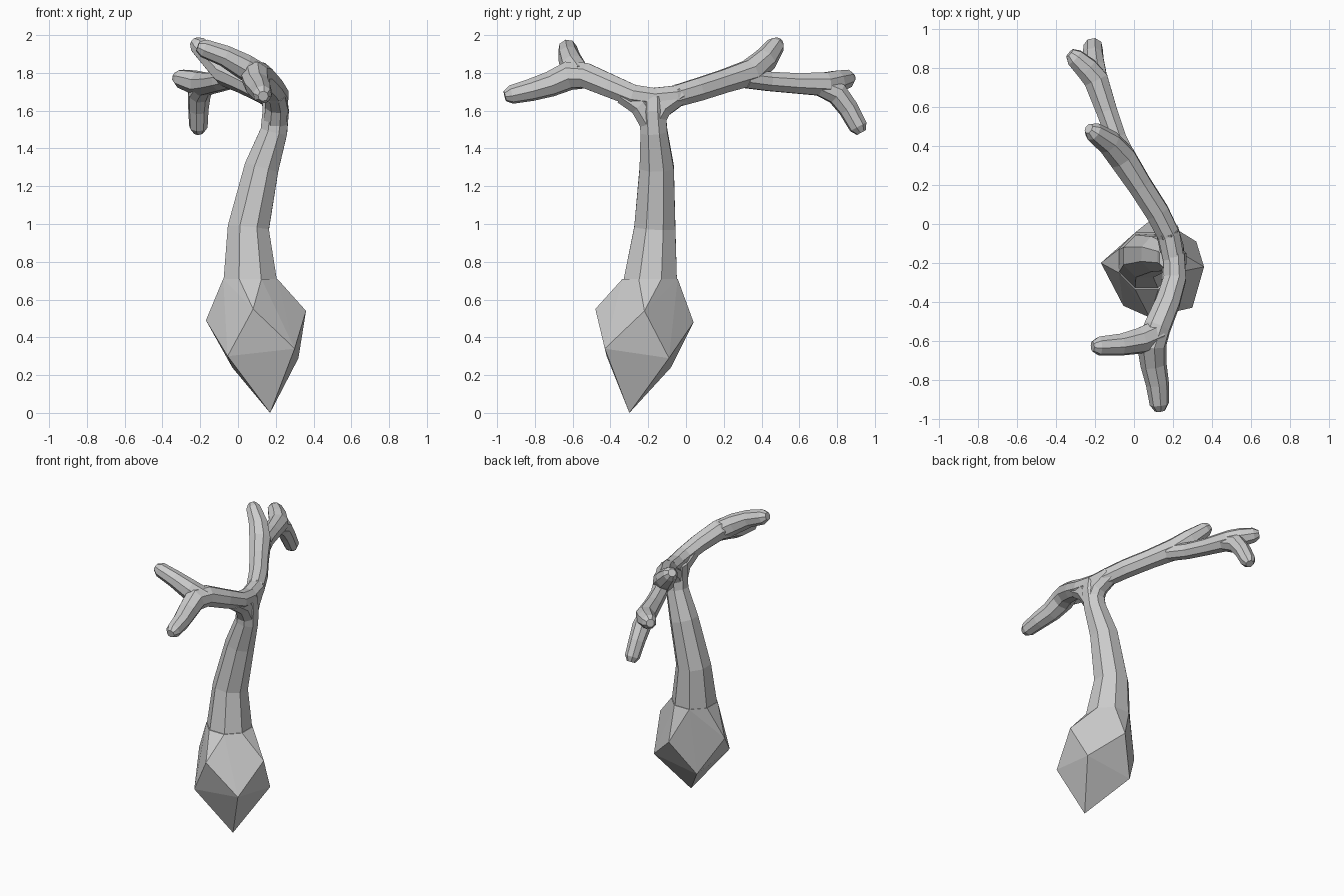
import bpy, bmesh
from math import cos, sin, tau
from mathutils import Vector

SIDES = 8


def finish(name, bm):
    bmesh.ops.recalc_face_normals(bm, faces=bm.faces)
    me = bpy.data.meshes.new(name)
    bm.to_mesh(me)
    bm.free()
    ob = bpy.data.objects.new(name, me)
    bpy.context.collection.objects.link(ob)
    return ob


def tube(name, path, tip=True):
    """Faceted limb along (x, y, z, radius) points, with a blunt chamfered tip."""
    pts = [Vector(p[:3]) for p in path]
    rad = [p[3] for p in path]
    if tip:
        d = (pts[-1] - pts[-2]).normalized()
        pts.append(pts[-1] + d * 0.035)
        rad.append(rad[-1] * 0.55)
    bm = bmesh.new()
    t = (pts[1] - pts[0]).normalized()
    u = t.cross(Vector((0, 1, 0)) if abs(t.z) > 0.7 else Vector((0, 0, 1))).normalized()
    rings = []
    for i, (p, r) in enumerate(zip(pts, rad)):
        n = (pts[min(i + 1, len(pts) - 1)] - pts[max(i - 1, 0)]).normalized()
        u = (u - n * u.dot(n)).normalized()
        v = n.cross(u)
        rings.append([bm.verts.new(p + (u * cos(a) + v * sin(a)) * r)
                      for a in [tau * (k + 0.5) / SIDES for k in range(SIDES)]])
    for a, b in zip(rings, rings[1:]):
        for k in range(SIDES):
            j = (k + 1) % SIDES
            bm.faces.new((a[k], a[j], b[j], b[k]))
    bm.faces.new(rings[0])
    bm.faces.new(rings[-1])
    return finish(name, bm)


# Faceted bulb at the foot: point, two staggered rings of four, octagonal neck
bulb = [(0.17, -0.30, 0.0),
        (0.30, -0.43, 0.34), (0.32, -0.09, 0.29), (-0.03, -0.08, 0.24), (-0.055, -0.42, 0.30),
        (0.08, -0.48, 0.55), (0.36, -0.22, 0.54), (0.11, 0.04, 0.48), (-0.17, -0.20, 0.49)]
bulb += [(0.065 + 0.155 * cos(tau * (k + 0.5) / 8), -0.19 + 0.158 * sin(tau * (k + 0.5) / 8), 0.71)
         for k in range(8)]
bm = bmesh.new()
for p in bulb:
    bm.verts.new(p)
bmesh.ops.convex_hull(bm, input=bm.verts)
finish("bulb_base", bm)

# Trunk, leaning and tapering up to the crossing branches
tube("trunk", [(0.065, -0.19, 0.68, 0.155), (0.055, -0.165, 0.98, 0.118), (0.125, -0.155, 1.30, 0.098),
               (0.19, -0.17, 1.49, 0.077), (0.2, -0.178, 1.60, 0.075), (0.195, -0.178, 1.67, 0.07)], tip=False)
# Webs flaring from the trunk into the two main limbs
tube("rear_flare", [(0.198, -0.175, 1.54, 0.066), (0.195, -0.13, 1.62, 0.064),
                    (0.17, -0.03, 1.69, 0.06)], tip=False)
tube("front_flare", [(0.198, -0.185, 1.54, 0.066), (0.205, -0.24, 1.63, 0.064),
                     (0.195, -0.33, 1.69, 0.06)], tip=False)

# Main limbs and their forks
limbs = {
    "rear_limb": [(0.205, -0.19, 1.665, 0.058), (0.18, -0.06, 1.675, 0.062), (0.12, 0.06, 1.71, 0.065),
                  (0.03, 0.2, 1.755, 0.066), (-0.06, 0.34, 1.80, 0.075), (-0.13, 0.42, 1.87, 0.066),
                  (-0.21, 0.475, 1.945, 0.05)],
    "rear_outer_limb": [(-0.03, 0.32, 1.77, 0.055), (-0.09, 0.44, 1.755, 0.055), (-0.14, 0.58, 1.745, 0.058),
                        (-0.195, 0.74, 1.74, 0.068), (-0.245, 0.80, 1.755, 0.062), (-0.305, 0.855, 1.77, 0.05)],
    "rear_drooping_twig": [(-0.18, 0.70, 1.735, 0.055), (-0.205, 0.80, 1.69, 0.062),
                           (-0.21, 0.86, 1.61, 0.055), (-0.21, 0.912, 1.515, 0.05)],
    "front_limb": [(0.205, -0.16, 1.665, 0.058), (0.21, -0.28, 1.68, 0.062), (0.175, -0.4, 1.73, 0.066),
                   (0.12, -0.53, 1.785, 0.072), (0.09, -0.62, 1.785, 0.078), (0.1, -0.72, 1.74, 0.068),
                   (0.12, -0.82, 1.71, 0.06), (0.13, -0.925, 1.685, 0.05)],
    "front_raised_twig": [(0.12, -0.56, 1.78, 0.07), (0.03, -0.6, 1.835, 0.069),
                          (-0.07, -0.62, 1.89, 0.058), (-0.18, -0.627, 1.93, 0.05)],
}
for name, path in limbs.items():
    tube(name, path)
